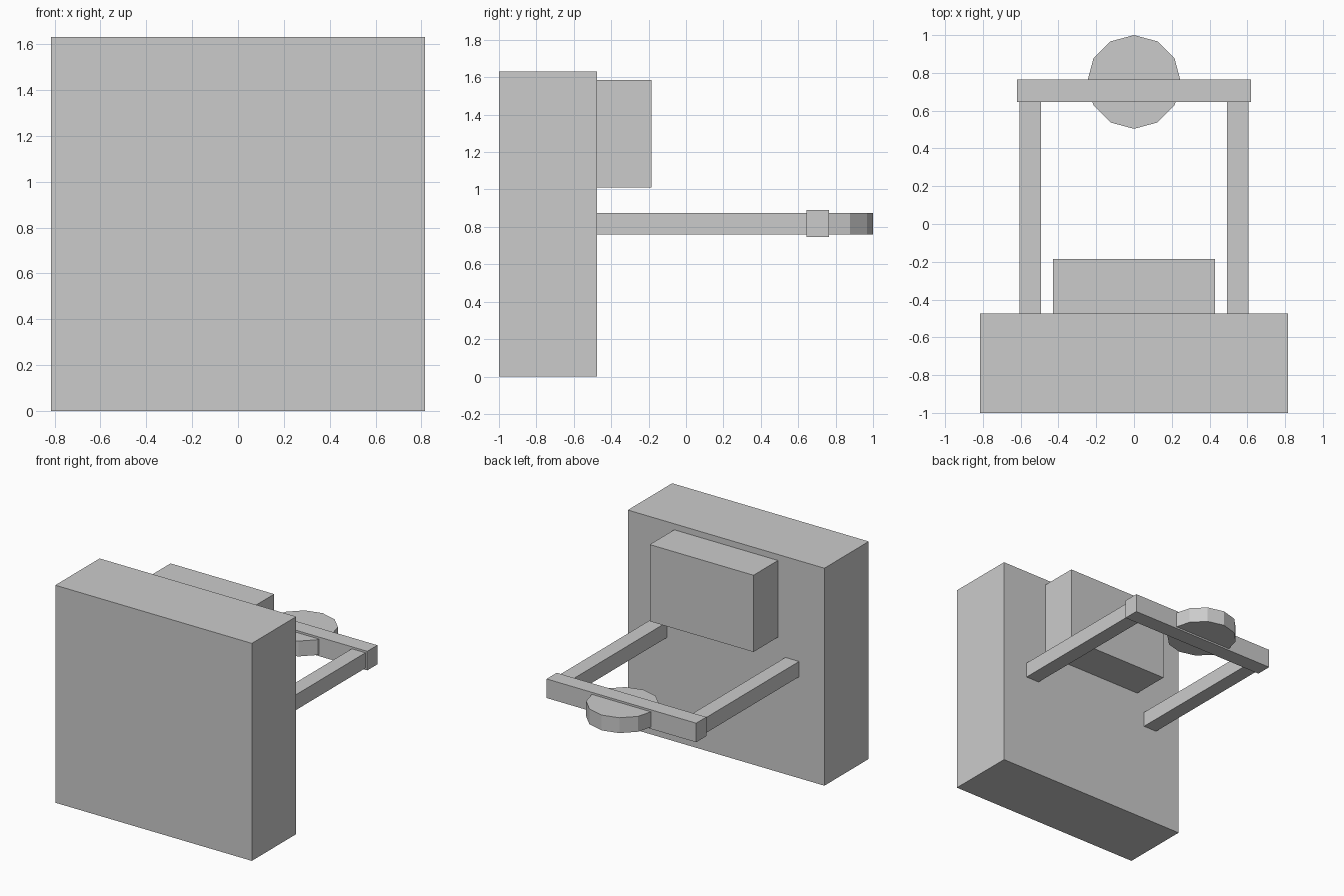
import bpy

cube = bpy.data.objects.get("Cube")
if cube:
    bpy.data.objects.remove(cube, do_unlink=True)

grey = bpy.data.materials.new("light grey")
grey.use_nodes = True
colour = (0.6, 0.6, 0.6, 1)
grey.diffuse_color = colour
grey.node_tree.nodes["Principled BSDF"].inputs["Base Color"].default_value = colour


def finish(name):
    obj = bpy.context.object
    obj.name = name
    bpy.ops.object.transform_apply(location=False, rotation=False, scale=True)
    obj.data.materials.append(grey)
    return obj


def box(name, x, y, z):
    """Box spanning the given (low, high) range on each axis."""
    spans = (x, y, z)
    bpy.ops.mesh.primitive_cube_add(size=1, location=[(a + b) / 2 for a, b in spans])
    bpy.context.object.scale = [b - a for a, b in spans]
    return finish(name)


WALL_BACK = -0.475
BAR_FRONT = 0.645

# Wall slab and the block mounted on its back
box("wall", (-0.815, 0.815), (-1, WALL_BACK), (0, 1.63))
box("wall_block", (-0.43, 0.43), (WALL_BACK, -0.185), (1.01, 1.585))

# Pair of arms reaching out from the wall
for side, name in ((1, "left_arm"), (-1, "right_arm")):
    box(name, sorted((side * 0.492, side * 0.605)), (WALL_BACK, BAR_FRONT), (0.76, 0.875))

# Bar across the arm ends
box("crossbar", (-0.62, 0.62), (BAR_FRONT, 0.765), (0.747, 0.89))

# Twelve-sided disc held by the crossbar
bpy.ops.mesh.primitive_cylinder_add(vertices=12, radius=0.248, depth=0.115,
                                    location=(0, 0.752, 0.8175))
finish("disc")
